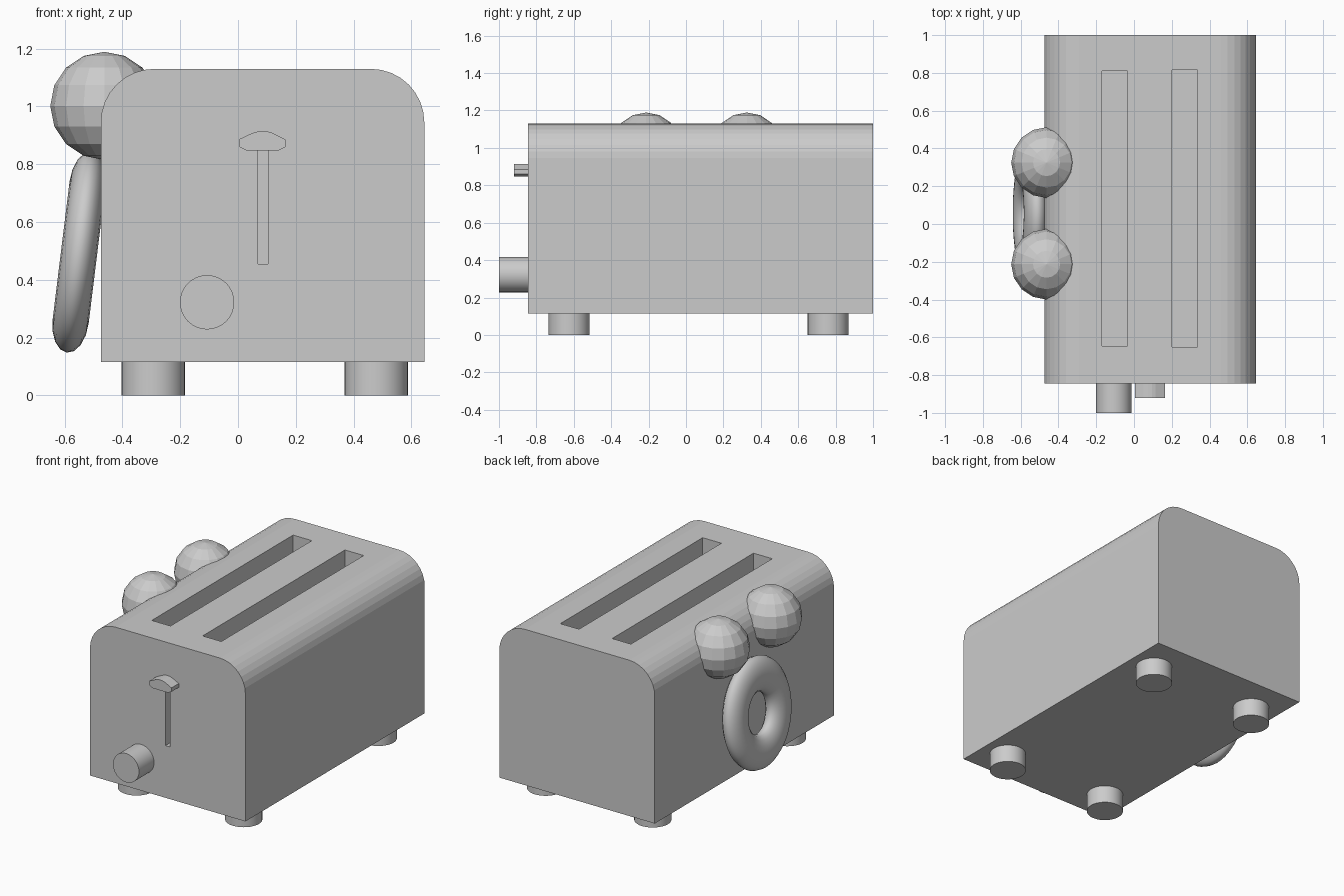
import bpy, bmesh
from math import sin, cos, pi, radians
from mathutils import Matrix, Vector

if "Cube" in bpy.data.objects:
    bpy.data.objects.remove(bpy.data.objects["Cube"])


def add_object(name, bm):
    bmesh.ops.recalc_face_normals(bm, faces=bm.faces)
    mesh = bpy.data.meshes.new(name)
    bm.to_mesh(mesh)
    bm.free()
    obj = bpy.data.objects.new(name, mesh)
    bpy.context.collection.objects.link(obj)
    return obj


def extrude_profile(name, points, y0, y1):
    """Closed x-z outline extruded along y."""
    bm = bmesh.new()
    face = bm.faces.new([bm.verts.new((x, y0, z)) for x, z in points])
    new = bmesh.ops.extrude_face_region(bm, geom=[face])["geom"]
    verts = [v for v in new if isinstance(v, bmesh.types.BMVert)]
    bmesh.ops.translate(bm, verts=verts, vec=(0, y1 - y0, 0))
    return add_object(name, bm)


def smooth(obj):
    bpy.ops.object.select_all(action='DESELECT')
    obj.select_set(True)
    bpy.context.view_layer.objects.active = obj
    bpy.ops.object.shade_smooth_by_angle(angle=radians(30))


def cylinder(name, loc, radius, depth, rot=(0, 0, 0)):
    bpy.ops.mesh.primitive_cylinder_add(vertices=32, radius=radius, depth=depth,
                                        location=loc, rotation=rot)
    obj = bpy.context.object
    obj.name = name
    smooth(obj)


# Body: straight sides with rounded upper corners
L, R, B, T, rad, n = -0.475, 0.645, 0.115, 1.13, 0.185, 8
outline = [(L, B), (R, B)]
for cx, start in ((R - rad, 0), (L + rad, pi / 2)):
    for i in range(n + 1):
        a = start + i * pi / 2 / n
        outline.append((cx + rad * cos(a), T - rad + rad * sin(a)))
body = extrude_profile("body", outline, -0.845, 1.0)

# Cutter: two bread slots and the lever groove
bm = bmesh.new()
for lo, hi in (((-0.17, -0.645, 0.35), (-0.035, 0.81, 1.3)),
               ((0.20, -0.65, 0.35), (0.335, 0.815, 1.3)),
               ((0.07, -1.0, 0.455), (0.103, -0.76, 0.875))):
    lo, hi = Vector(lo), Vector(hi)
    bmesh.ops.create_cube(bm, size=1, matrix=Matrix.Translation((lo + hi) / 2)
                          @ Matrix.Diagonal((*(hi - lo), 1)))
cutter = add_object("slot_cutter", bm)
cutter.hide_render = True
cutter.hide_set(True)
cut = body.modifiers.new("slots", 'BOOLEAN')
cut.operation = 'DIFFERENCE'
cut.solver = 'EXACT'
cut.object = cutter

# Lever handle
extrude_profile("lever", [(0.005, 0.86), (0.03, 0.847), (0.14, 0.847), (0.165, 0.86),
                          (0.165, 0.885), (0.115, 0.91), (0.095, 0.915), (0.075, 0.915),
                          (0.05, 0.908), (0.005, 0.887)], -0.92, -0.84)

# Browning knob
cylinder("knob", (-0.107, -0.92, 0.322), 0.094, 0.16, (pi / 2, 0, 0))

# Feet
for x in (-0.293, 0.479):
    for y in (-0.625, 0.76):
        cylinder("foot", (x, y, 0.06), 0.11, 0.12)

# Low-poly eyeballs on the left side
for y in (-0.213, 0.325):
    bpy.ops.mesh.primitive_uv_sphere_add(segments=16, ring_count=8, radius=0.187,
                                         location=(-0.463, y, 1.002))
    bpy.context.object.name = "eye"

# Flattened mouth ring, leaning against the left side
bpy.ops.mesh.primitive_torus_add(major_segments=48, minor_segments=16,
                                 major_radius=0.24, minor_radius=0.11,
                                 location=(-0.55, 0.056, 0.495),
                                 rotation=(0, radians(97), 0))
ring = bpy.context.object
ring.name = "mouth_ring"
ring.scale = (1, 0.91, 0.57)
smooth(ring)
